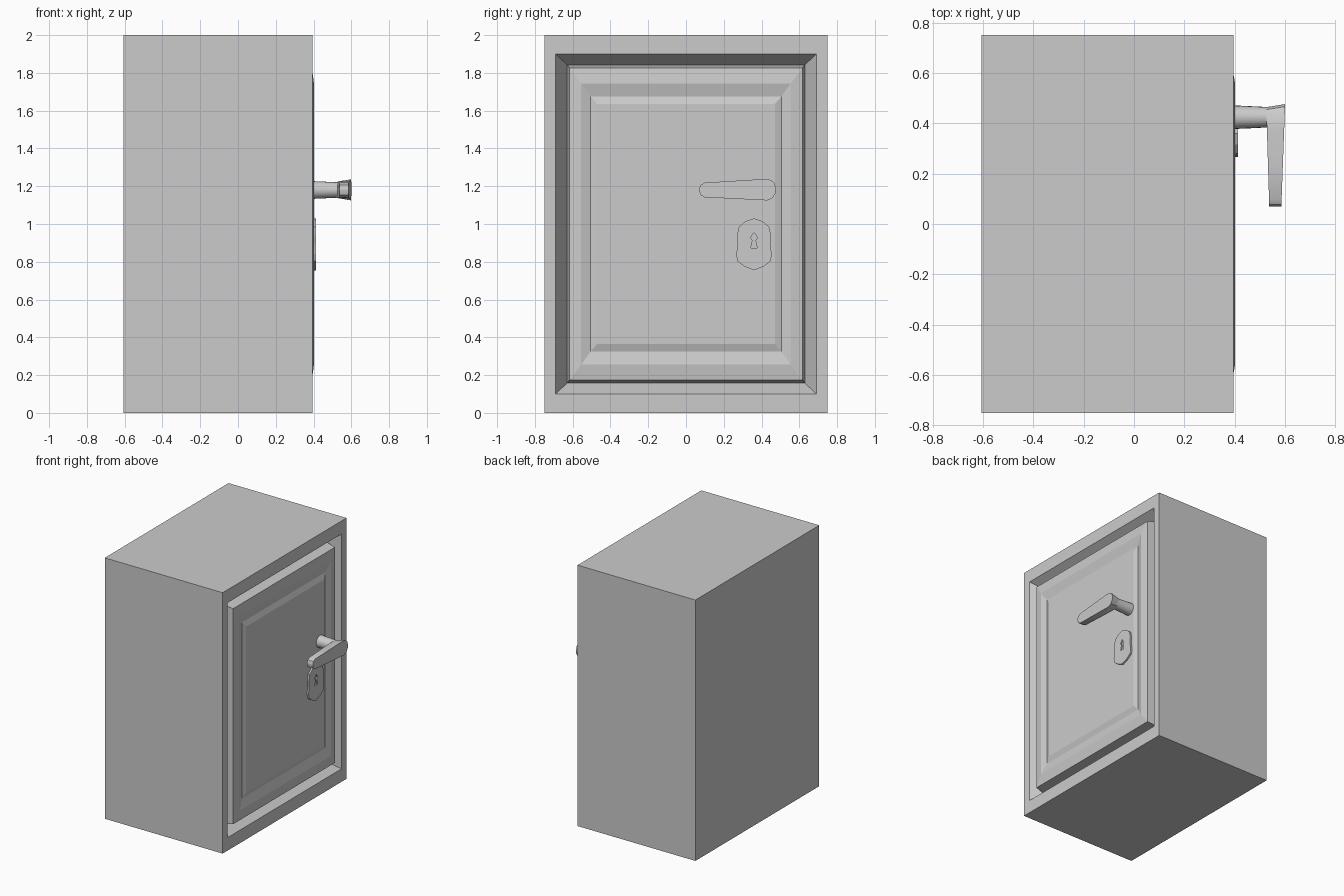
import bpy, math

if "Cube" in bpy.data.objects:
    bpy.data.objects.remove(bpy.data.objects["Cube"])


def loft(name, rings, smooth=False):
    """Skin a list of equal-length point rings and cap both ends."""
    n = len(rings[0])
    verts = [p for ring in rings for p in ring]
    faces = [tuple(reversed(range(n)))]
    for k in range(len(rings) - 1):
        a, b = k * n, (k + 1) * n
        for i in range(n):
            j = (i + 1) % n
            faces.append((a + i, a + j, b + j, b + i))
    faces.append(tuple(range(len(verts) - n, len(verts))))
    mesh = bpy.data.meshes.new(name)
    mesh.from_pydata(verts, [], faces)
    obj = bpy.data.objects.new(name, mesh)
    bpy.context.collection.objects.link(obj)
    if smooth:
        bpy.ops.object.select_all(action='DESELECT')
        obj.select_set(True)
        bpy.context.view_layer.objects.active = obj
        bpy.ops.object.shade_smooth_by_angle(angle=math.radians(35))
    return obj


def rect(hy, hz, x):
    return [(x, -hy, 1 - hz), (x, hy, 1 - hz), (x, hy, 1 + hz), (x, -hy, 1 + hz)]


def mirrored(half, cy):
    """Closed counter-clockwise outline from a right half, listed bottom to top."""
    left = [(-y, z) for y, z in reversed(half) if y > 0]
    return [(cy + y, z) for y, z in half + left]


def at_x(outline, x):
    return [(x, y, z) for y, z in outline]


# cabinet with bevelled opening and a grooved, raised-panel door
loft("safe_cabinet_and_door", [rect(*r) for r in [
    (.75, 1, -.605), (.75, 1, .395),        # cabinet
    (.69, .90, .395), (.63, .843, .295),    # sloped opening
    (.617, .826, .391), (.555, .745, .402), # door edge and border
    (.505, .675, .386), (.47, .635, .399),  # groove and centre panel
]])

# round handle stem, slightly waisted
def circle(x, r, n=20):
    return [(x, .424 + r * math.cos(2 * math.pi * i / n),
             1.18 + r * math.sin(2 * math.pi * i / n)) for i in range(n)]

loft("handle_stem", [circle(*c) for c in [(.37, .048), (.46, .044), (.52, .041), (.56, .042)]], True)

# tapered lever, flaring toward its front face
lever = [(.07, 1.175), (.078, 1.153), (.10, 1.141), (.25, 1.134), (.43, 1.125),
         (.458, 1.137), (.474, 1.165), (.476, 1.19), (.466, 1.22), (.44, 1.236),
         (.38, 1.236), (.25, 1.228), (.10, 1.219), (.078, 1.207), (.07, 1.19)]

def lever_back(y, z):
    t = (y - .07) / .406
    return (.537 - .012 * t, y - .012 * t, 1.18 + (z - 1.18) * (1 - .25 * t))

loft("handle_lever", [[lever_back(y, z) for y, z in lever],
                      [(.585 + .015 * (y - .07) / .406, y, z) for y, z in lever]], True)

# shaped key plate
plate = loft("key_plate", [at_x(mirrored([
    (0, .755), (.05, .775), (.088, .803), (.094, .84), (.086, .89), (.09, .94),
    (.08, .985), (.045, 1.015), (0, 1.03)], .36), x) for x in (.385, .412)])

# keyhole cut into the plate
hole = loft("keyhole_cutter", [at_x(mirrored([
    (.017, .872), (.008, .912), (.018, .93), (0, .955)], .36), x) for x in (.402, .43)])
hole.hide_render = True
hole.hide_viewport = True
cut = plate.modifiers.new("keyhole", 'BOOLEAN')
cut.operation = 'DIFFERENCE'
cut.solver = 'EXACT'
cut.object = hole
